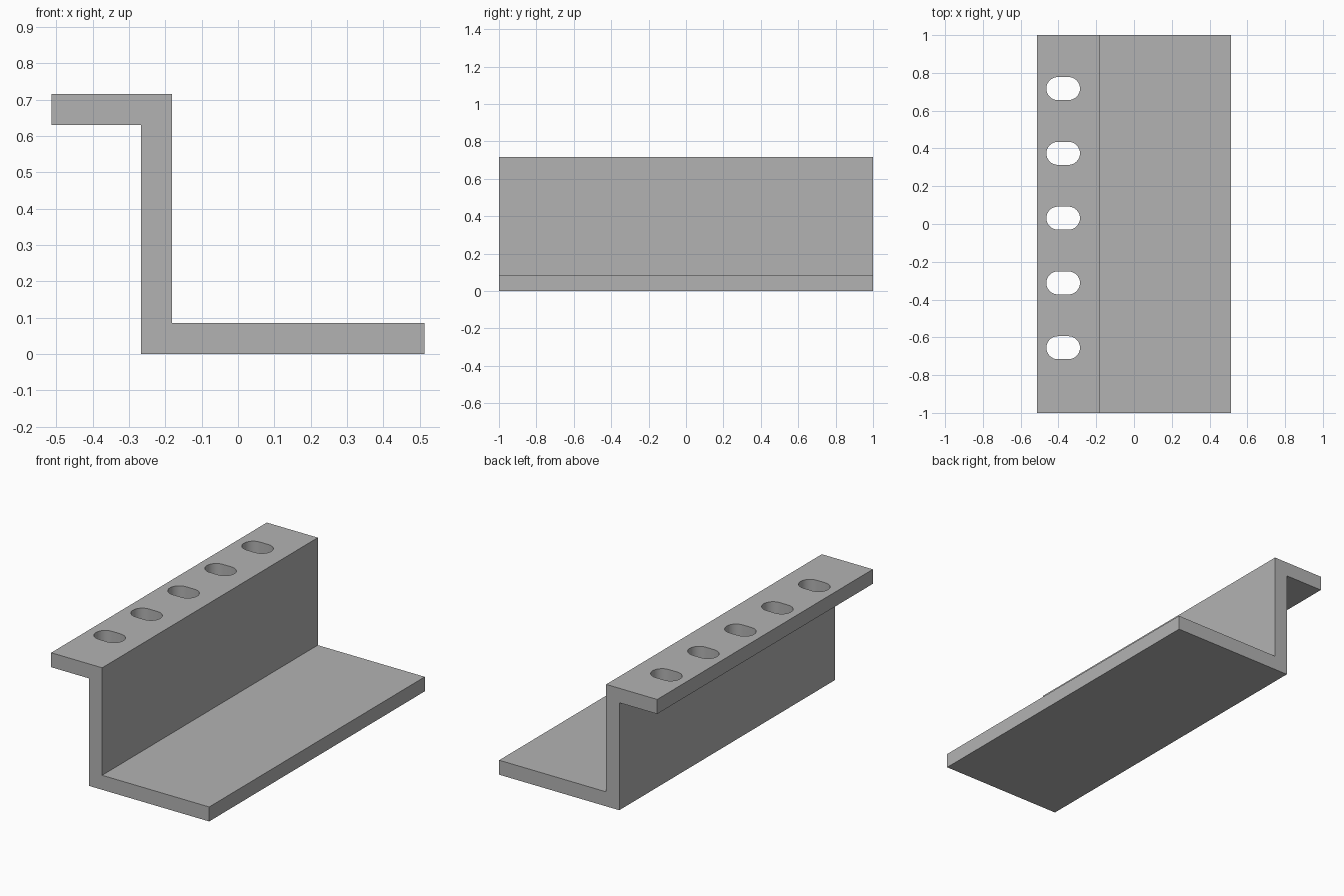
import bpy
import bmesh
from math import cos, sin, pi

cube = bpy.data.objects.get("Cube")
if cube:
    bpy.data.objects.remove(cube, do_unlink=True)

grey = bpy.data.materials.new("plain grey")
grey.use_nodes = True
colour = (0.45, 0.45, 0.45, 1)
grey.diffuse_color = colour
grey.node_tree.nodes["Principled BSDF"].inputs["Base Color"].default_value = colour


def extrude_outline(name, points, depth):
    """Fill a closed outline of 3D points and extrude it along depth."""
    bm = bmesh.new()
    face = bm.faces.new([bm.verts.new(p) for p in points])
    extruded = bmesh.ops.extrude_face_region(bm, geom=[face])["geom"]
    verts = [v for v in extruded if isinstance(v, bmesh.types.BMVert)]
    bmesh.ops.translate(bm, vec=depth, verts=verts)
    bmesh.ops.recalc_face_normals(bm, faces=bm.faces)
    mesh = bpy.data.meshes.new(name)
    bm.to_mesh(mesh)
    bm.free()
    mesh.materials.append(grey)
    obj = bpy.data.objects.new(name, mesh)
    bpy.context.collection.objects.link(obj)
    return obj


# Z-shaped bracket: base flange, upright web and top flange
HALF_WIDTH, HEIGHT, WALL = 0.513, 0.716, 0.085
WEB_OUT, WEB_IN = -0.267, -0.182
profile = [(WEB_OUT, 0), (HALF_WIDTH, 0), (HALF_WIDTH, WALL), (WEB_IN, WALL),
           (WEB_IN, HEIGHT), (-HALF_WIDTH, HEIGHT),
           (-HALF_WIDTH, HEIGHT - WALL), (WEB_OUT, HEIGHT - WALL)]
bracket = extrude_outline("z_bracket", [(x, -1, z) for x, z in profile], (0, 2, 0))

# Row of rounded slots through the top flange
SLOT_X, SLOT_R, SLOT_HALF, STEPS = -0.375, 0.061, 0.028, 16
for i in range(5):
    y = 0.031 + (i - 2) * 0.343
    outline = []
    for side, start in ((1, -pi / 2), (-1, pi / 2)):
        for k in range(STEPS + 1):
            a = start + pi * k / STEPS
            outline.append((SLOT_X + side * SLOT_HALF + SLOT_R * cos(a),
                            y + SLOT_R * sin(a), HEIGHT - 2 * WALL))
    cutter = extrude_outline("slot_cutter", outline, (0, 0, 3 * WALL))
    cutter.hide_render = True
    cut = bracket.modifiers.new("slot", "BOOLEAN")
    cut.operation = "DIFFERENCE"
    cut.solver = "EXACT"
    cut.object = cutter
    bpy.context.view_layer.objects.active = bracket
    bpy.ops.object.modifier_apply(modifier=cut.name)
    bpy.data.objects.remove(cutter, do_unlink=True)

# Smooth slot ends, crisp edges elsewhere
bpy.ops.object.select_all(action="DESELECT")
bracket.select_set(True)
bpy.context.view_layer.objects.active = bracket
bpy.ops.object.shade_smooth_by_angle(angle=pi / 6)
